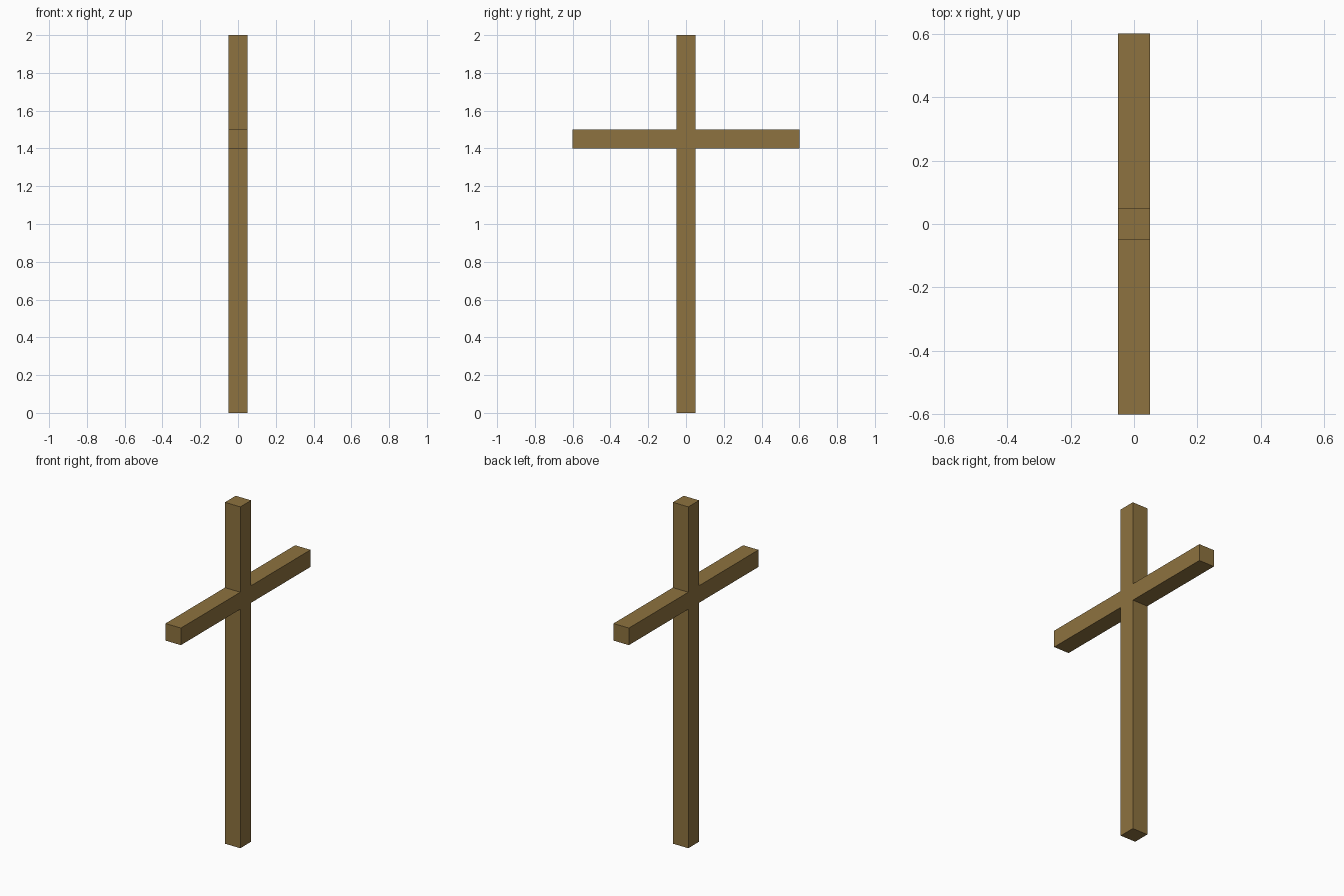
import bpy, bmesh

if "Cube" in bpy.data.objects:
    bpy.data.objects.remove(bpy.data.objects["Cube"])

HALF, ARM, TOP, BEAM_LOW, BEAM_HIGH = 0.05, 0.6, 2.0, 1.4, 1.5

# Right half of the cross outline (y, z), mirrored for the left half
right = [(HALF, 0), (HALF, BEAM_LOW), (ARM, BEAM_LOW),
         (ARM, BEAM_HIGH), (HALF, BEAM_HIGH), (HALF, TOP)]
outline = right + [(-y, z) for y, z in reversed(right)]

# Extrude the outline through the thickness of the timber
bm = bmesh.new()
face = bm.faces.new([bm.verts.new((-HALF, y, z)) for y, z in outline])
ext = bmesh.ops.extrude_face_region(bm, geom=[face], use_keep_orig=True)
moved = [g for g in ext["geom"] if isinstance(g, bmesh.types.BMVert)]
bmesh.ops.translate(bm, vec=(2 * HALF, 0, 0), verts=moved)
bmesh.ops.recalc_face_normals(bm, faces=bm.faces)

mesh = bpy.data.meshes.new("wooden_cross")
bm.to_mesh(mesh)
bm.free()
cross = bpy.data.objects.new("wooden_cross", mesh)
bpy.context.collection.objects.link(cross)

# Brown wood
wood = bpy.data.materials.new("wood")
wood.diffuse_color = (0.27, 0.17, 0.05, 1)
wood.use_nodes = True
wood.node_tree.nodes["Principled BSDF"].inputs["Base Color"].default_value = wood.diffuse_color
mesh.materials.append(wood)
